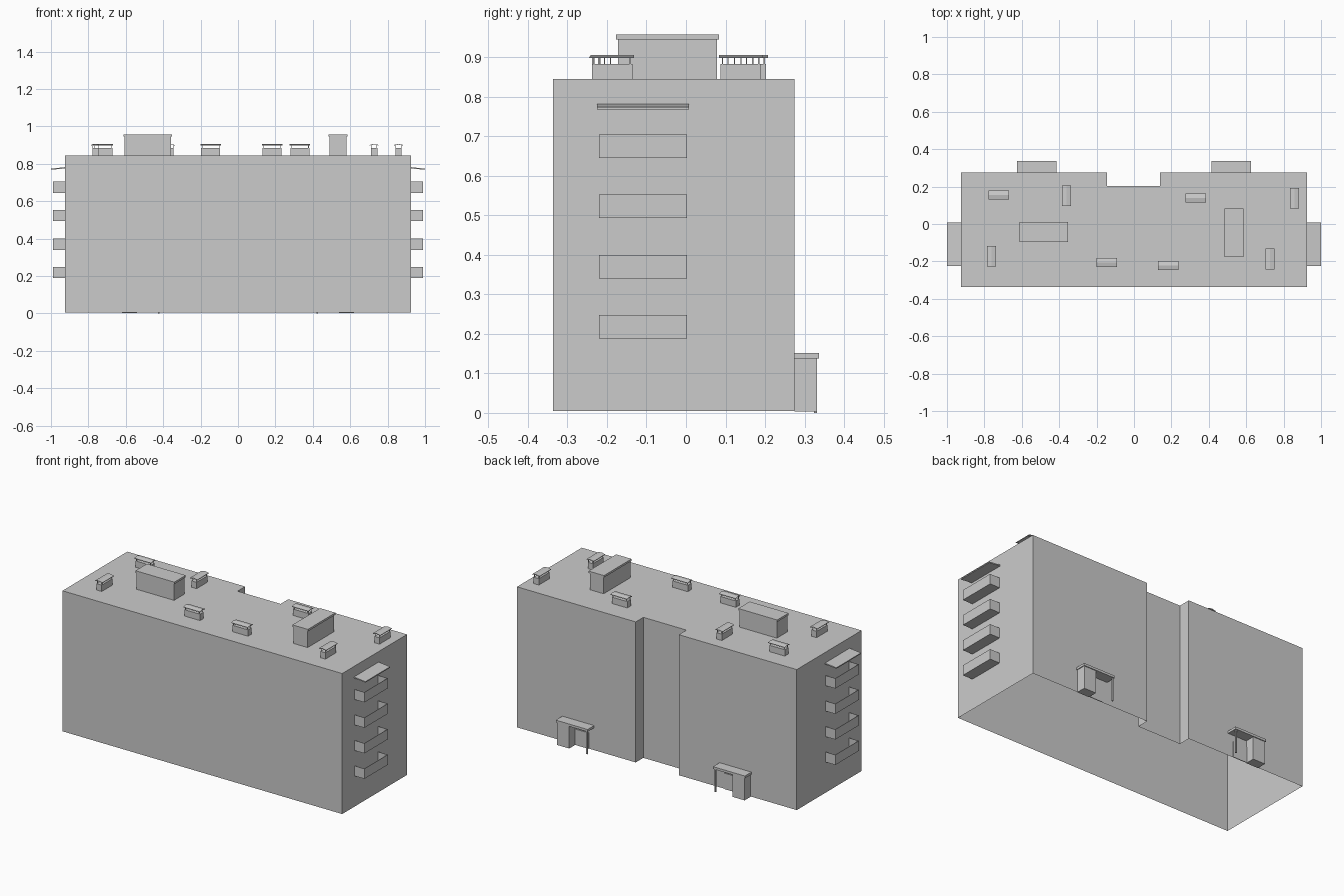
import bpy, bmesh

if "Cube" in bpy.data.objects:
    bpy.data.objects.remove(bpy.data.objects["Cube"])

def mesh_object(name, verts, faces):
    me = bpy.data.meshes.new(name)
    me.from_pydata(verts, [], faces)
    bm = bmesh.new()
    bm.from_mesh(me)
    bmesh.ops.recalc_face_normals(bm, faces=bm.faces)
    bm.to_mesh(me)
    bm.free()
    ob = bpy.data.objects.new(name, me)
    bpy.context.collection.objects.link(ob)
    return ob

def prism(name, profile, place, a, b, caps=(True, True)):
    """Extrude a closed 2D profile from a to b; place(p, t) gives the 3D point."""
    n = len(profile)
    verts = [place(p, t) for t in (a, b) for p in profile]
    faces = [(i, (i + 1) % n, n + (i + 1) % n, n + i) for i in range(n)]
    if caps[0]:
        faces.append(tuple(range(n)))
    if caps[1]:
        faces.append(tuple(range(n, 2 * n)))
    return mesh_object(name, verts, faces)

def box(name, x0, x1, y0, y1, z0, z1):
    x0, x1 = sorted((x0, x1))
    return prism(name, [(x0, y0), (x1, y0), (x1, y1), (x0, y1)],
                 lambda p, t: (p[0], p[1], t), z0, z1)

BASE, ROOF = 0.005, 0.845

# Main block: hollow shell, open underneath, with a recess in the back
plan = [(-0.925, -0.337), (0.925, -0.337), (0.925, 0.275), (0.14, 0.275),
        (0.14, 0.203), (-0.145, 0.203), (-0.145, 0.275), (-0.925, 0.275)]
prism("main_block", plan, lambda p, t: (p[0], p[1], t), BASE, ROOF, (False, True))

T = 0.003
for s, side in ((1, "right"), (-1, "left")):
    # Balconies: open trays stacked on the end walls
    for i, z in enumerate((0.188, 0.340, 0.493, 0.645)):
        n = f"{side}_balcony_{i + 1}"
        y0, y1, xo, h = -0.22, 0.003, 0.99, 0.06
        box(n + "_floor", s * 0.925, s * xo, y0, y1, z, z + T)
        box(n + "_front_panel", s * (xo - T), s * xo, y0, y1, z, z + h)
        box(n + "_end_panel_a", s * 0.925, s * (xo - T), y0, y0 + T, z, z + h)
        box(n + "_end_panel_b", s * 0.925, s * (xo - T), y1 - T, y1, z, z + h)

    # Sloping canopy above the top balcony
    prism(side + "_balcony_canopy",
          [(0.925, 0.782), (1.0, 0.774), (1.0, 0.768), (0.925, 0.775)],
          lambda p, t, s=s: (s * p[0], t, p[1]), -0.225, 0.008)

    # Entrance porch at the back: side room, canopy, post and door
    box(side + "_porch_room", s * 0.54, s * 0.62, 0.275, 0.332, 0.003, 0.138)
    box(side + "_porch_canopy", s * 0.415, s * 0.625, 0.275, 0.337, 0.138, 0.152)
    box(side + "_porch_post", s * 0.420, s * 0.428, 0.324, 0.332, 0.0, 0.138)
    box(side + "_porch_door", s * 0.45, s * 0.54, 0.275, 0.279, BASE, 0.10)

# Roof stair houses with overhanging slabs
for n, x0, x1, y0, y1 in (("stair_house_left", -0.606, -0.359, -0.091, 0.007),
                          ("stair_house_right", 0.489, 0.581, -0.172, 0.079)):
    o = 0.005
    box(n, x0, x1, y0, y1, ROOF, 0.945)
    box(n + "_slab", x0 - o, x1 + o, y0 - o, y1 + o, 0.945, 0.957)

# Roof vents: low box, thin posts and a shallow ridged cover
def vent(name, cx, cy, along_x):
    def place(u, v, z):
        return (cx + u, cy + v, z) if along_x else (cx + v, cy + u, z)

    def vbox(n, u, v, hu, hv, z0, z1):
        prof = [(u - hu, v - hv), (u + hu, v - hv), (u + hu, v + hv), (u - hu, v + hv)]
        prism(n, prof, lambda p, t: place(p[0], p[1], t), z0, z1)

    vbox(name + "_box", 0, 0, 0.051, 0.017, ROOF, 0.883)
    for i, u in enumerate((-0.046, 0.046)):
        for j, v in enumerate((-0.015, 0.015)):
            vbox(f"{name}_post_{i}{j}", u, v, 0.0015, 0.0015, 0.883, 0.902)
    cover = [(-0.024, 0.898), (0, 0.903), (0.024, 0.898),
             (0.024, 0.901), (0, 0.906), (-0.024, 0.901)]
    prism(name + "_cover", cover, lambda p, t: place(t, p[0], p[1]), -0.055, 0.055)

vents = [(-0.722, 0.154, 1), (0.331, 0.138, 1), (-0.146, -0.206, 1), (0.182, -0.221, 1),
         (-0.362, 0.152, 0), (0.858, 0.138, 0), (-0.762, -0.172, 0), (0.728, -0.187, 0)]
for i, (x, y, along) in enumerate(vents):
    vent(f"vent_{i + 1}", x, y, along)
